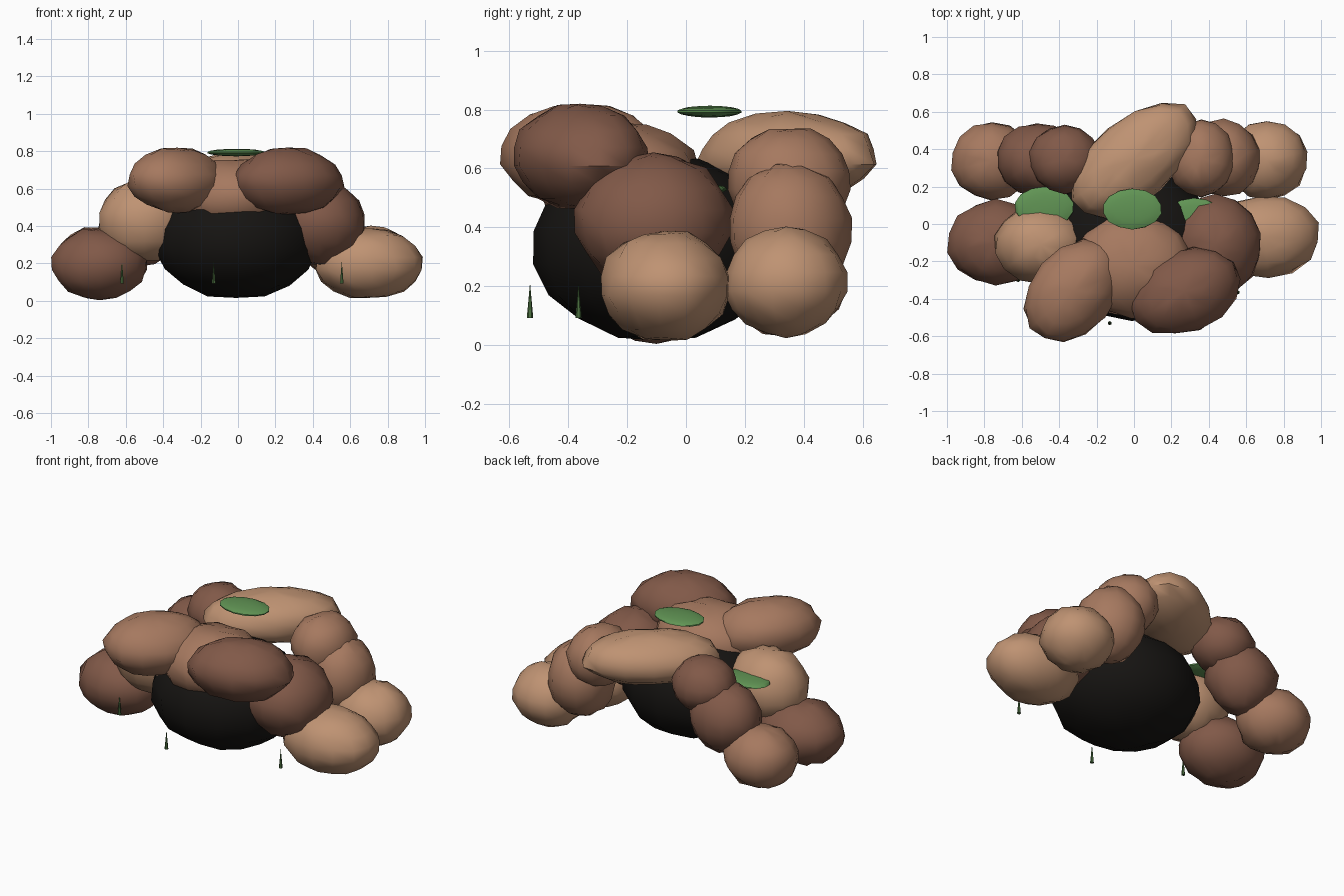
import bpy, random
from math import radians

if "Cube" in bpy.data.objects:
    bpy.data.objects.remove(bpy.data.objects["Cube"])
random.seed(4)


def material(name, rgb):
    m = bpy.data.materials.new(name)
    m.diffuse_color = (*rgb, 1)
    m.use_nodes = True
    m.node_tree.nodes["Principled BSDF"].inputs["Base Color"].default_value = m.diffuse_color
    return m


LIGHT = material("light_rock", (0.52, 0.29, 0.17))
MID = material("mid_rock", (0.38, 0.19, 0.115))
DARK = material("dark_rock", (0.22, 0.10, 0.065))
BLACK = material("cave_shadow", (0.008, 0.007, 0.006))
MOSS = material("moss_green", (0.12, 0.30, 0.09))
GRASS = material("grass_green", (0.07, 0.16, 0.05))


def blob(name, loc, radii, mat, turn=0, jitter=0.04, segs=14, rings=9):
    """Ellipsoid with slightly uneven surface."""
    bpy.ops.mesh.primitive_uv_sphere_add(segments=segs, ring_count=rings, radius=1, location=loc,
                                         rotation=(0, 0, radians(turn)))
    o = bpy.context.object
    o.name = name
    for v in o.data.vertices:
        v.co *= 1 + random.uniform(-jitter, jitter)
    o.scale = radii
    bpy.ops.object.transform_apply(location=False, rotation=True, scale=True)
    bpy.ops.object.shade_smooth_by_angle(angle=radians(50))
    o.data.materials.append(mat)
    return o


# Front arch of boulders
blob("front_left_base", (-0.74, -0.10, 0.20), (0.26, 0.23, 0.19), DARK)
blob("front_left_side", (-0.50, -0.11, 0.43), (0.25, 0.21, 0.22), LIGHT)
blob("front_left_top", (-0.325, -0.355, 0.645), (0.31, 0.22, 0.175), MID, 50)
blob("front_keystone", (-0.01, -0.22, 0.56), (0.33, 0.28, 0.20), MID)
blob("front_right_top", (0.27, -0.36, 0.64), (0.305, 0.22, 0.18), DARK, 22)
blob("front_right_side", (0.435, -0.11, 0.42), (0.25, 0.27, 0.23), DARK)
blob("front_right_base", (0.70, -0.07, 0.20), (0.295, 0.225, 0.19), LIGHT, 5)

# Back arch of boulders
blob("back_left_base", (-0.76, 0.335, 0.215), (0.22, 0.21, 0.185), MID)
blob("back_left_side", (-0.52, 0.345, 0.40), (0.22, 0.195, 0.21), DARK)
blob("back_left_upper", (-0.37, 0.345, 0.57), (0.19, 0.185, 0.16), DARK)
blob("back_top", (0.0, 0.345, 0.64), (0.40, 0.22, 0.15), LIGHT, 40)
blob("back_right_upper", (0.36, 0.35, 0.56), (0.18, 0.21, 0.18), MID)
blob("back_right_side", (0.48, 0.35, 0.39), (0.20, 0.21, 0.23), MID)
blob("back_right_base", (0.71, 0.34, 0.215), (0.22, 0.21, 0.185), LIGHT)

# Dark interior
blob("cave_interior", (-0.01, -0.10, 0.33), (0.45, 0.42, 0.32), BLACK, jitter=0.02)

# Moss patches
for i, loc in enumerate([(-0.01, 0.08, 0.793), (-0.48, 0.09, 0.53), (0.32, 0.03, 0.53)]):
    blob(f"moss_patch_{i}", loc, (0.16, 0.11, 0.02), MOSS, jitter=0.02)

# Grass blades
for i, (x, y) in enumerate([(-0.62, -0.30), (-0.13, -0.53), (0.555, -0.365)]):
    bpy.ops.mesh.primitive_cone_add(vertices=6, radius1=0.011, radius2=0, depth=0.12,
                                    location=(x, y, 0.152))
    o = bpy.context.object
    o.name = f"grass_blade_{i}"
    o.data.materials.append(GRASS)
